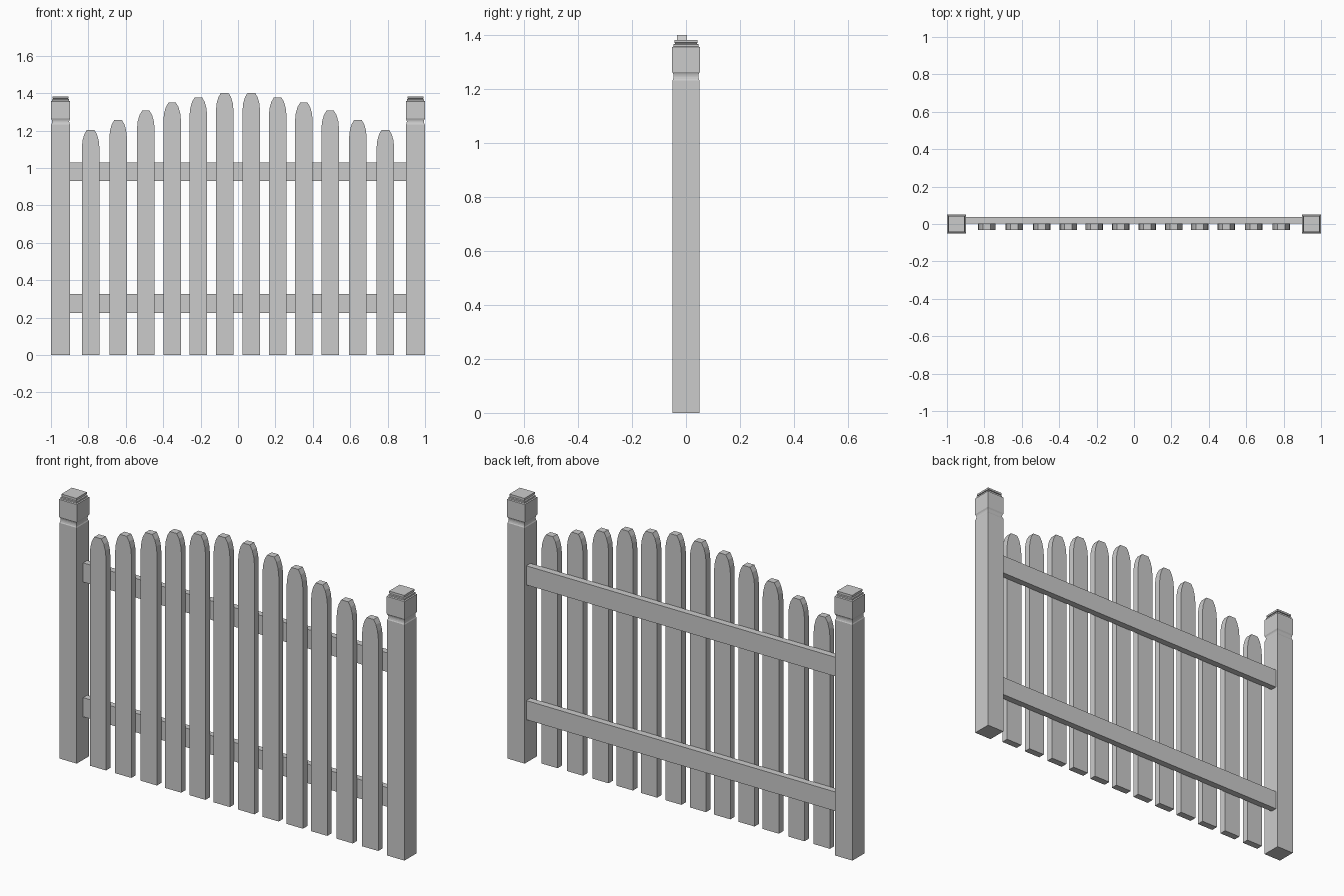
import bpy, bmesh, math

if "Cube" in bpy.data.objects:
    bpy.data.objects.remove(bpy.data.objects["Cube"])


def make_object(name, bm):
    bmesh.ops.recalc_face_normals(bm, faces=bm.faces)
    mesh = bpy.data.meshes.new(name)
    bm.to_mesh(mesh)
    bm.free()
    obj = bpy.data.objects.new(name, mesh)
    bpy.context.collection.objects.link(obj)
    return obj


def loft(name, rings):
    """Join equal-length rings of points into a closed solid."""
    bm = bmesh.new()
    loops = [[bm.verts.new(p) for p in ring] for ring in rings]
    n = len(loops[0])
    for a, b in zip(loops, loops[1:]):
        for i in range(n):
            j = (i + 1) % n
            bm.faces.new((a[i], a[j], b[j], b[i]))
    bm.faces.new(loops[0][::-1])
    bm.faces.new(loops[-1])
    return make_object(name, bm)


def box(name, x0, x1, y0, y1, z0, z1):
    return loft(name, [[(x0, y0, z), (x1, y0, z), (x1, y1, z), (x0, y1, z)]
                       for z in (z0, z1)])


# Posts: square section with grooved neck, block and stepped cap (half width, z)
POST_X = -0.9485
post_profile = [(0.050, 0), (0.050, 1.233), (0.0475, 1.238), (0.0462, 1.245),
                (0.0462, 1.252), (0.0475, 1.258), (0.0515, 1.265),
                (0.0515, 1.356), (0.046, 1.359), (0.046, 1.367),
                (0.040, 1.369), (0.040, 1.372), (0.0435, 1.373), (0.0435, 1.383)]
posts = loft("posts", [[(POST_X - h, -h, z), (POST_X + h, -h, z),
                        (POST_X + h, h, z), (POST_X - h, h, z)]
                       for h, z in post_profile])
mirror = posts.modifiers.new("mirror", 'MIRROR')
mirror.use_axis[0] = True

# Rails behind the pickets
for name, z0 in (("lower_rail", 0.225), ("upper_rail", 0.93)):
    box(name, -0.9, 0.9, 0.003, 0.037, z0, z0 + 0.1)

# Pickets with faceted rounded tops, rising to the middle (centre x, height)
tip = [(0.047, -0.094), (0.043, -0.056), (0.034, -0.024), (0.020, 0)]
pickets = [(0.071, 1.402), (0.212, 1.377), (0.352, 1.349),
           (0.493, 1.306), (0.641, 1.257), (0.788, 1.204)]
for side, sign in (("left", -1), ("right", 1)):
    for i, (cx, top) in enumerate(pickets):
        half = [(0.047, 0)] + [(h, top + dz) for h, dz in tip]
        outline = half + [(-h, z) for h, z in reversed(half)]
        loft(f"picket_{side}_{i + 1}",
             [[(sign * cx + x, y, z) for x, z in outline]
              for y in (-0.033, 0.003)])
